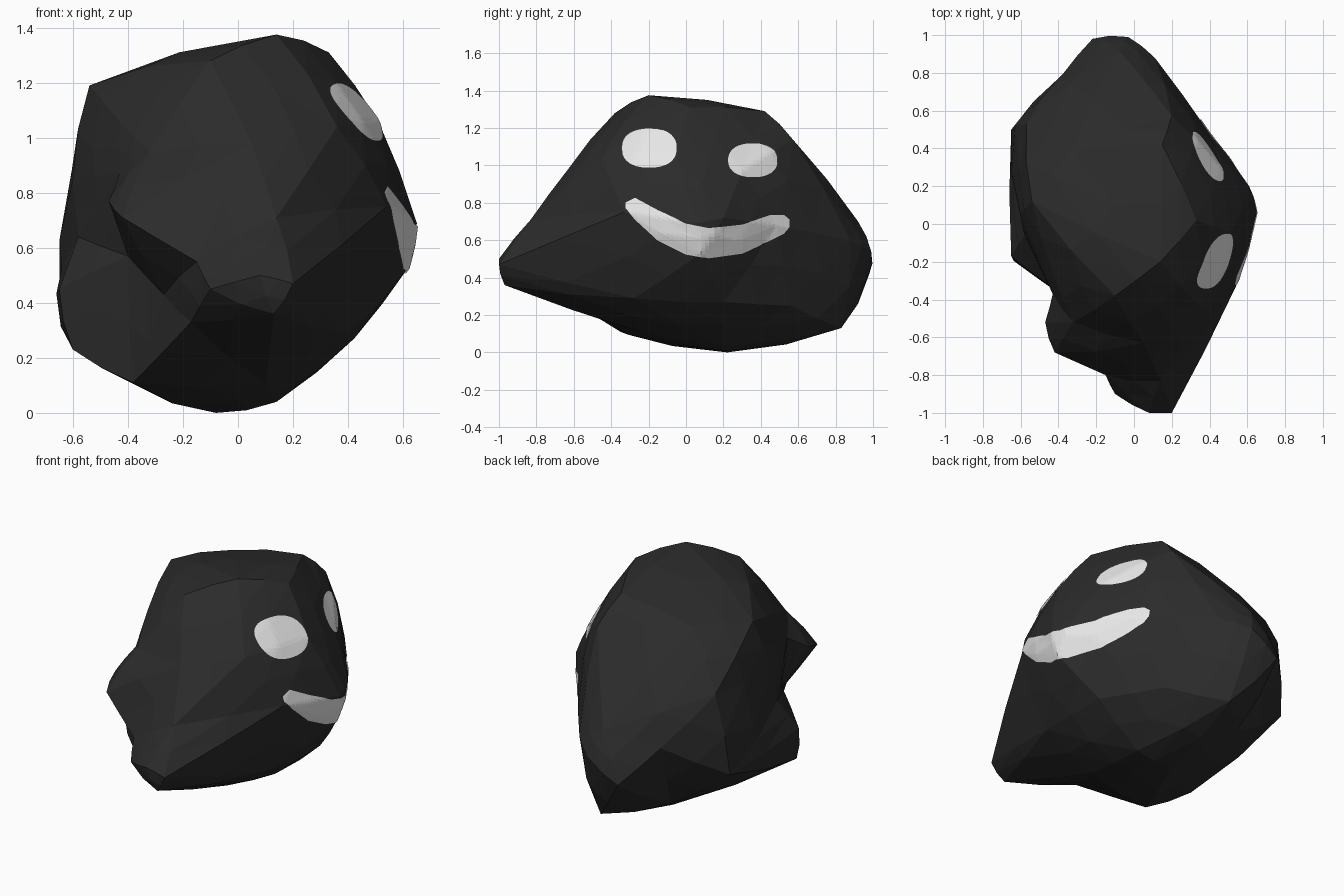
import bpy, bmesh, math
from mathutils import Vector
from mathutils.bvhtree import BVHTree

if "Cube" in bpy.data.objects:
    bpy.data.objects.remove(bpy.data.objects["Cube"])


def material(name, grey):
    m = bpy.data.materials.new(name)
    m.diffuse_color = (grey, grey, grey, 1)
    m.use_nodes = True
    m.node_tree.nodes["Principled BSDF"].inputs["Base Color"].default_value = m.diffuse_color
    return m


def add_object(name, bm, mat):
    mesh = bpy.data.meshes.new(name)
    bm.to_mesh(mesh)
    mesh.materials.append(mat)
    ob = bpy.data.objects.new(name, mesh)
    bpy.context.collection.objects.link(ob)
    return ob


charcoal = material("charcoal stone", 0.024)
white = material("white paint", 0.8)

# Corner points of the boulder
CENTRE = Vector((0, 0, 0.65))
CORNERS = [
    # top and upper front
    (.14, -.2, 1.375), (.33, .02, 1.31), (.15, .42, 1.29), (-.33, .39, 1.2),
    (-.54, .12, 1.19), (-.1, -.38, 1.28), (.36, -.45, 1.04), (-.32, -.52, .95),
    (.05, -.63, .98), (.14, -.83, .71), (-.43, -.26, 1.06),
    # painted right side
    (.51, -.05, 1.06), (.65, .06, .69), (.61, .2, .72), (.54, -.33, .75),
    (.45, .3, .97), (.2, .57, 1.14), (.4, .48, .68),
    # back
    (.11, .88, .6), (-.03, .99, .54), (-.22, .98, .42), (-.08, .92, .7),
    (-.38, .79, .62), (-.57, .53, .9), (-.65, .5, .42),
    # left side lobes and recess
    (-.6, .04, .85), (-.58, -.06, .64), (-.65, -.17, .45), (-.6, -.22, .23),
    (-.43, -.37, .87), (-.4, -.36, .57), (-.47, -.52, .77), (-.42, -.68, .71),
    (-.15, -.8, .55), (-.17, -.7, .33), (-.38, -.35, .11), (-.27, -.5, .43),
    (-.1, -.9, .45),
    # front tip
    (.08, -1, .5), (.2, -1, .47), (.13, -.97, .36),
    # underside
    (-.08, .22, 0), (.14, .2, .04), (.1, -.25, .11), (.4, -.28, .29),
    (.42, .2, .27), (.62, .08, .53), (.24, .56, .25), (0, .83, .13),
    (-.28, .55, .16),
]

# Boulder: join the corners as a hull on a sphere, then pull each to its place
hull = bmesh.new()
place = [Vector(c) for c in CORNERS]
for c in place:
    hull.verts.new((c - CENTRE).normalized())
place = {v: c for v, c in zip(hull.verts, place)}
bmesh.ops.convex_hull(hull, input=list(hull.verts))
for v in hull.verts:
    v.co = place[v]
bmesh.ops.recalc_face_normals(hull, faces=hull.faces)
hull.normal_update()
hull.verts.index_update()

# Split each facet in four, with the new corners bulged slightly
bm = bmesh.new()
corner = [bm.verts.new(v.co) for v in hull.verts]
normal = [sum((f.normal * f.calc_area() for f in v.link_faces), Vector()).normalized()
          for v in hull.verts]
middle = {}
for e in hull.edges:
    a, b = e.verts
    mid = (a.co + b.co) / 2
    co = mid.copy()
    for v in (a, b):
        n = normal[v.index]
        co += 0.14 * n * n.dot(v.co - mid)
    co = Vector((max(-.66, min(.66, co.x)), max(-1, min(1, co.y)),
                 max(0, min(1.375, co.z))))
    middle[frozenset((a.index, b.index))] = bm.verts.new(co)
for f in hull.faces:
    i, j, k = (v.index for v in f.verts)
    ij, jk, ki = (middle[frozenset(p)] for p in ((i, j), (j, k), (k, i)))
    for tri in ((corner[i], ij, ki), (corner[j], jk, ij), (corner[k], ki, jk), (ij, jk, ki)):
        bm.faces.new(tri)
bmesh.ops.recalc_face_normals(bm, faces=bm.faces)
bm.normal_update()
surface = BVHTree.FromBMesh(bm)
add_object("boulder", bm, charcoal)


# Painted patch: columns (y, low z, high z) laid on the right side of the boulder
def patch(name, columns, steps=10):
    bm = bmesh.new()
    grid = []
    for y, low, high in columns:
        col = []
        for i in range(steps + 1):
            z = low + (high - low) * i / steps
            hit, n, _, _ = surface.ray_cast(Vector((2, y, z)), Vector((-1, 0, 0)))
            if hit is None:
                hit, n, _, _ = surface.find_nearest(Vector((.6, y, z)))
            if n.x < 0:
                n = -n
            col.append(bm.verts.new(hit + n * 0.006))
        grid.append(col)
    for a, b in zip(grid, grid[1:]):
        for i in range(steps):
            bm.faces.new((a[i], b[i], b[i + 1], a[i + 1]))
    return add_object(name, bm, white)


def eye(name, y, z, ry, rz, power=2.3, count=20):
    columns = []
    for i in range(count + 1):
        t = -0.998 * math.cos(math.pi * i / count)
        h = rz * (1 - abs(t) ** power) ** (1 / power)
        columns.append((y + ry * t, z - h, z + h))
    patch(name, columns)


eye("front_eye", -.195, 1.09, .147, .105)
eye("back_eye", .355, 1.025, .132, .09)

# Smiling mouth
MOUTH = [(-.322, .77, .8), (-.27, .71, .825), (-.15, .6, .76), (0, .525, .69),
         (.12, .505, .665), (.3, .53, .685), (.45, .6, .735), (.52, .635, .735),
         (.55, .67, .71)]
columns = [MOUTH[0]]
for a, b in zip(MOUTH, MOUTH[1:]):
    columns += [tuple(Vector(a).lerp(Vector(b), k / 6)) for k in range(1, 7)]
patch("mouth", columns)
